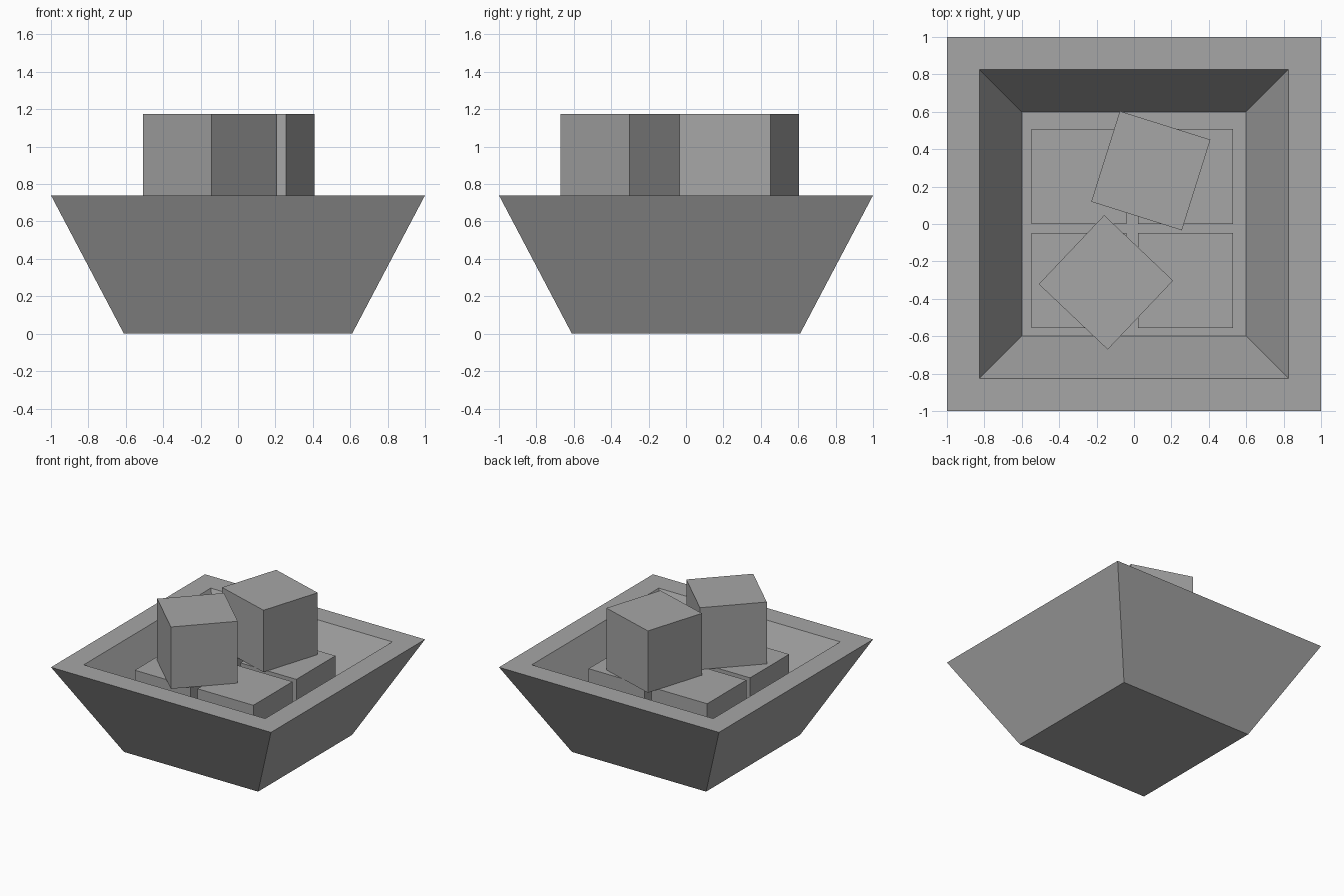
import bpy, bmesh
from math import radians
from mathutils import Matrix, Vector

cube = bpy.data.objects.get("Cube")
if cube:
    bpy.data.objects.remove(cube, do_unlink=True)

grey = bpy.data.materials.new("plain_grey")
grey.use_nodes = True
GREY = (0.38, 0.38, 0.38, 1)
grey.diffuse_color = GREY
grey.node_tree.nodes["Principled BSDF"].inputs["Base Color"].default_value = GREY


def add_object(name, bm):
    mesh = bpy.data.meshes.new(name)
    bmesh.ops.recalc_face_normals(bm, faces=bm.faces)
    bm.to_mesh(mesh)
    bm.free()
    mesh.materials.append(grey)
    obj = bpy.data.objects.new(name, mesh)
    bpy.context.collection.objects.link(obj)
    return obj


def block(name, x, y, bottom, height, turn=0):
    bm = bmesh.new()
    bmesh.ops.create_cube(bm, size=1, matrix=Matrix.Diagonal((SIZE, SIZE, height, 1)))
    obj = add_object(name, bm)
    obj.location = (x, y, bottom + height / 2)
    obj.rotation_euler.z = radians(turn)


# Square tapered bowl: outer base, outer rim, inner rim, inner floor
bm = bmesh.new()
rings = []
for half, z in [(0.61, 0), (1, 0.74), (0.825, 0.74), (0.6, 0.313)]:
    rings.append([bm.verts.new(Vector((sx * half, sy * half, z)))
                  for sx, sy in [(-1, -1), (1, -1), (1, 1), (-1, 1)]])
for low, high in zip(rings, rings[1:]):
    for i in range(4):
        j = (i + 1) % 4
        bm.faces.new((low[i], low[j], high[j], high[i]))
bm.faces.new(rings[0][::-1])
bm.faces.new(rings[-1])
add_object("bowl", bm)

# Four lower blocks standing on the bowl floor
SIZE = 0.508
FLOOR, LAYER = 0.313, 0.667
for side, x in [("right", -0.295), ("left", 0.275)]:
    for end, y in [("front", -0.302), ("back", 0.255)]:
        block(f"lower_block_{end}_{side}", x, y, FLOOR, LAYER - FLOOR)

# Two turned cubes stacked on top
block("upper_block_back", 0.09, 0.285, LAYER, SIZE, -17.5)
block("upper_block_front", -0.15, -0.312, LAYER, SIZE, -43.5)
